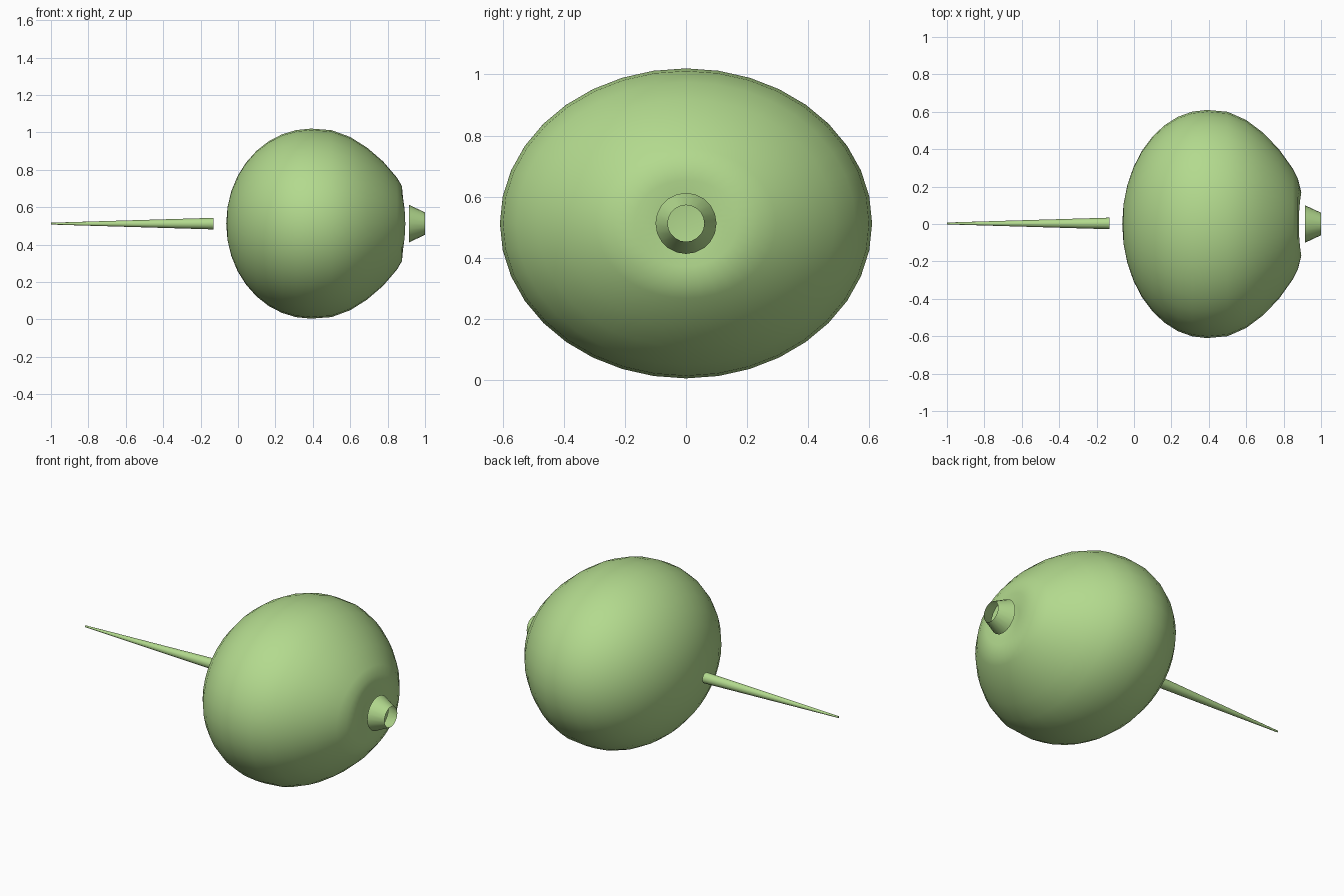
import bpy
import bmesh
from math import cos, sin, pi, radians

cube = bpy.data.objects.get("Cube")
if cube:
    bpy.data.objects.remove(cube, do_unlink=True)

AXIS_Z = 0.512

green = bpy.data.materials.new("leaf_green")
green.use_nodes = True
color = (0.45, 0.70, 0.27, 1)
green.diffuse_color = color
green.node_tree.nodes["Principled BSDF"].inputs["Base Color"].default_value = color


def lathe(name, rings, sides, y=0, cap=False, start=None, end=None, shift=None):
    """Skin elliptical rings (x, radius_y, radius_z) along x, with optional end poles."""
    bm = bmesh.new()

    def vert(x, dy, dz):
        if shift:
            x -= shift((dy * dy + dz * dz) ** 0.5, x)
        return bm.verts.new((x, y + dy, AXIS_Z + dz))

    loops = [[vert(x, ry * cos(2 * pi * i / sides), rz * sin(2 * pi * i / sides))
              for i in range(sides)] for x, ry, rz in rings]
    for a, b in zip(loops, loops[1:]):
        for i in range(sides):
            j = (i + 1) % sides
            bm.faces.new((a[i], a[j], b[j], b[i]))
    for pole_x, loop in ((start, loops[0]), (end, loops[-1])):
        if pole_x is not None:
            pole = vert(pole_x, 0, 0)
            for i in range(sides):
                bm.faces.new((pole, loop[i], loop[(i + 1) % sides]))
        elif cap:
            bm.faces.new(loop)
    bmesh.ops.recalc_face_normals(bm, faces=bm.faces)
    mesh = bpy.data.meshes.new(name)
    bm.to_mesh(mesh)
    bm.free()
    obj = bpy.data.objects.new(name, mesh)
    bpy.context.collection.objects.link(obj)
    mesh.materials.append(green)
    bpy.ops.object.select_all(action="DESELECT")
    obj.select_set(True)
    bpy.context.view_layer.objects.active = obj
    bpy.ops.object.shade_smooth_by_angle(angle=radians(35))
    return obj


def dent(distance, x):
    """Round hollow pressed into the nozzle end."""
    return 0.06 * max(0, 1 - (distance / 0.2) ** 2) if x > 0.5 else 0


# Bulb: half ellipsoid on the spike side, blunter taper on the nozzle side
RY, RZ = 0.61, 0.508
bulb = [(0.39 - 0.453 * cos(radians(a)), RY * sin(radians(a)), RZ * sin(radians(a)))
        for a in range(10, 100, 10)]
taper = [(0.50, 0.60), (0.60, 0.556), (0.69, 0.488), (0.775, 0.40),
         (0.85, 0.295), (0.877, 0.24), (0.911, 0.17), (0.922, 0.085)]
bulb += [(x, r, r * RZ / RY) for x, r in taper]
lathe("bulb_body", bulb, 36, start=-0.063, end=0.925, shift=dent)

# Open flared nozzle in front of the hollow
lathe("nozzle", [(0.915, 0.10, 0.10), (1.0, 0.06, 0.06)], 20)

# Thin tapered spike on the other side
lathe("spike", [(-1.0, 0.005, 0.005), (-0.13, 0.031, 0.031)], 16, y=0.003, cap=True)
